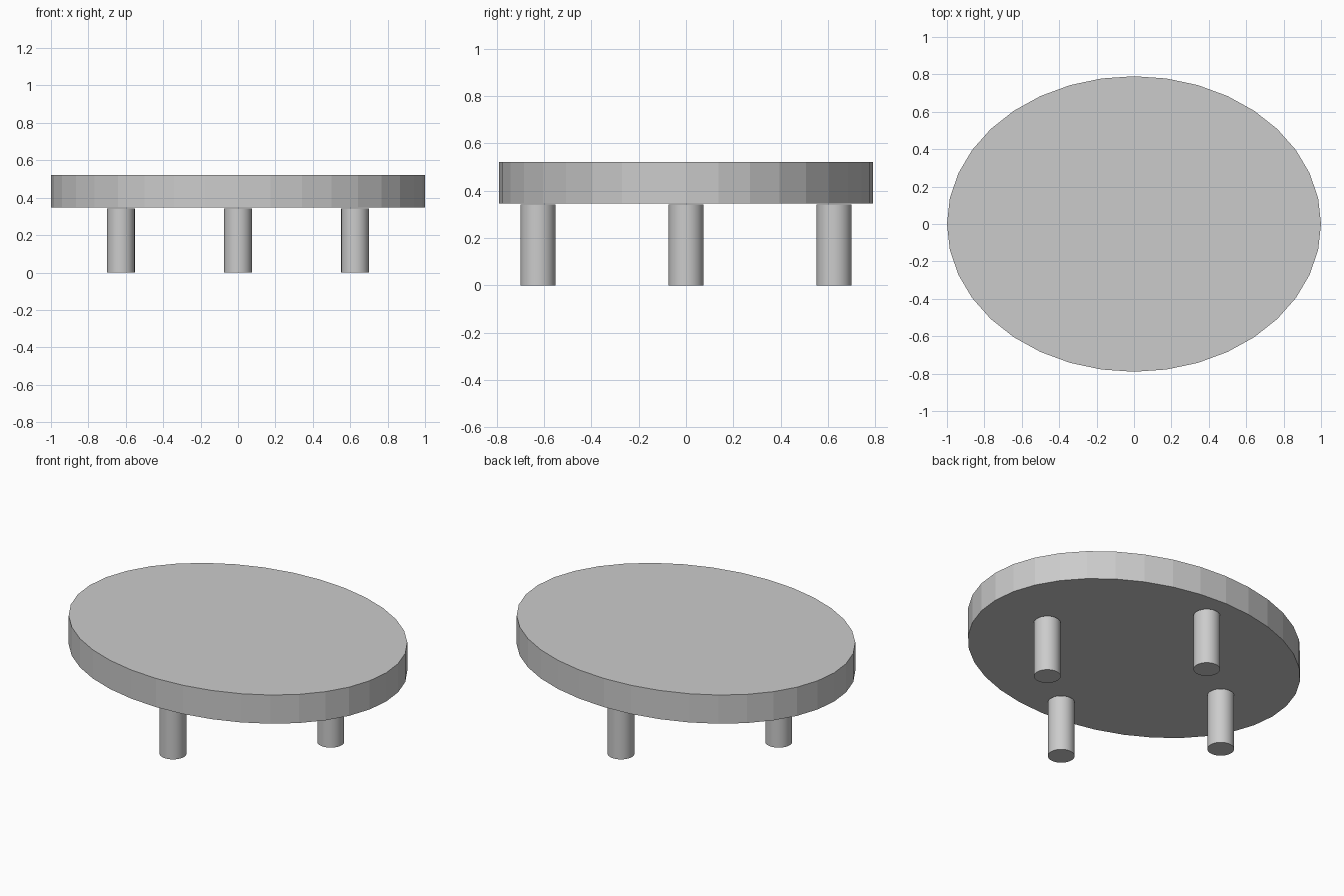
import bpy
from math import radians, cos, sin, pi

if "Cube" in bpy.data.objects:
    bpy.data.objects.remove(bpy.data.objects["Cube"])


def cylinder(name, radius, z0, z1, x=0.0, y=0.0, sides=36):
    bpy.ops.mesh.primitive_cylinder_add(
        vertices=sides, radius=radius, depth=z1 - z0,
        location=(x, y, (z0 + z1) / 2))
    obj = bpy.context.object
    obj.name = name
    return obj


# Oval faceted table top
top = cylinder("table_top", 1.0, 0.347, 0.522)
top.scale.y = 0.79
bpy.ops.object.transform_apply(location=False, rotation=False, scale=True)

# Four round legs, one on each axis, ending just under the top
for i, side in enumerate(("right", "back", "left", "front")):
    a = i * pi / 2
    cylinder(f"{side}_leg", 0.074, 0.0, 0.342,
             0.626 * cos(a), 0.626 * sin(a))
    bpy.ops.object.shade_smooth_by_angle(angle=radians(30))
